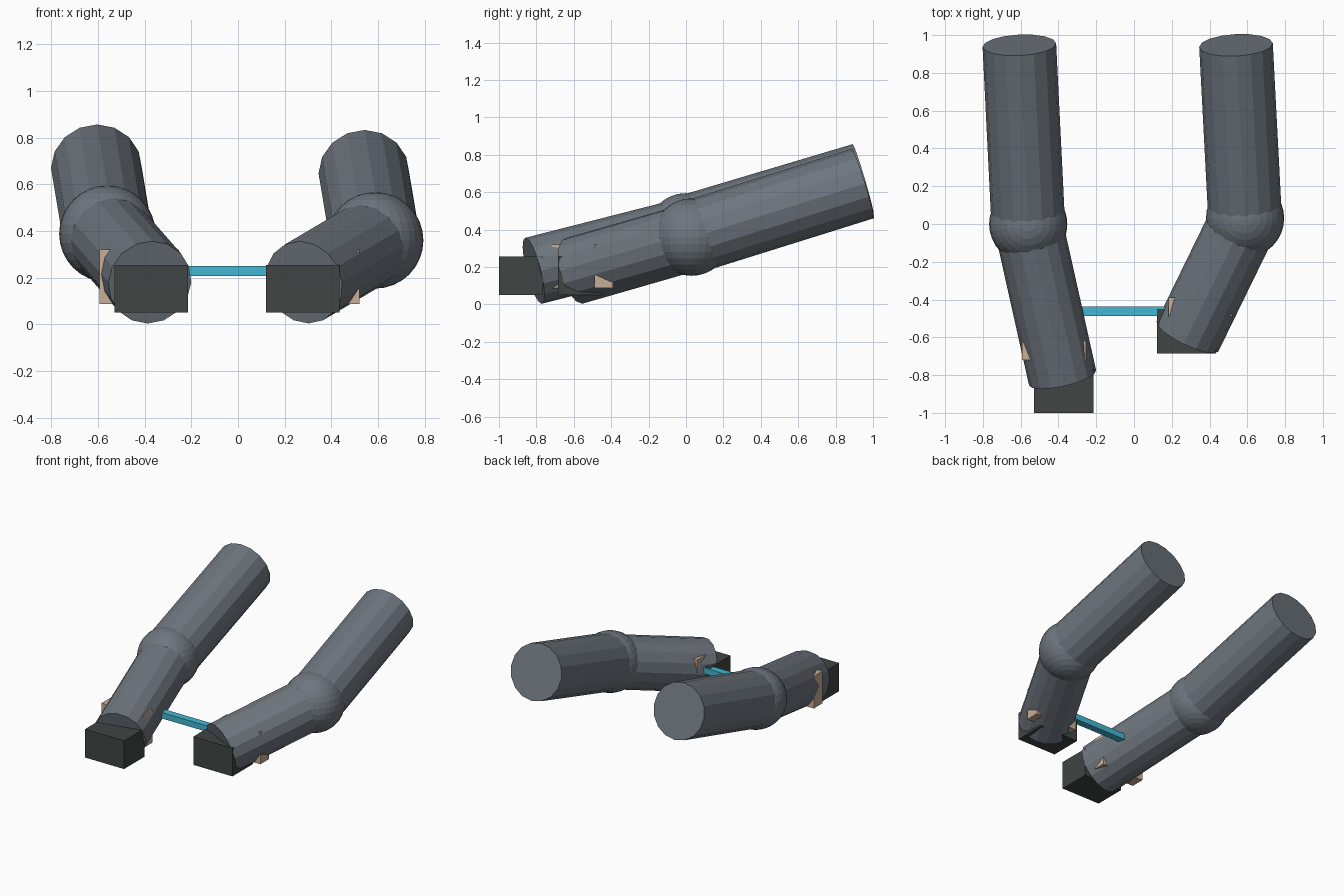
import bpy
from mathutils import Vector

if "Cube" in bpy.data.objects:
    bpy.data.objects.remove(bpy.data.objects["Cube"])


def material(name, rgb):
    m = bpy.data.materials.new(name)
    m.diffuse_color = (*rgb, 1)
    m.use_nodes = True
    m.node_tree.nodes["Principled BSDF"].inputs["Base Color"].default_value = m.diffuse_color
    return m


GREY = material("steel_grey", (0.155, 0.18, 0.207))
DARK = material("charcoal", (0.05, 0.06, 0.057))
TAN = material("tan", (0.58, 0.42, 0.31))
BLUE = material("bright_blue", (0.055, 0.47, 0.65))


def finish(name, mat):
    o = bpy.context.object
    o.name = name
    o.data.materials.append(mat)
    return o


def tube(name, a, b, r):
    """Sixteen-sided flat-shaded cylinder from a to b."""
    a, b = Vector(a), Vector(b)
    d = b - a
    bpy.ops.mesh.primitive_cylinder_add(vertices=16, radius=r, depth=d.length, location=(a + b) / 2)
    o = finish(name, GREY)
    o.rotation_euler = d.to_track_quat('Z', 'Y').to_euler()


def box(name, lo, hi, mat):
    """Axis-aligned block between two corners."""
    lo, hi = Vector(lo), Vector(hi)
    bpy.ops.mesh.primitive_cube_add(size=1, location=(lo + hi) / 2)
    finish(name, mat).scale = hi - lo


# side, back end, elbow centre, wrist end, hand (x, front y), wrist block (x, front y)
arms = [
    ("left", (-0.607, 0.947, 0.67), (-0.56, 0.0, 0.388), (-0.378, -0.815, 0.18),
     (-0.372, -1.0), (-0.423, -0.72)),
    ("right", (0.54, 0.947, 0.647), (0.588, 0.03, 0.36), (0.283, -0.595, 0.18),
     (0.278, -0.685), (0.352, -0.49)),
]

for side, back, elbow, wrist, hand, block in arms:
    # arm segments and elbow ball
    tube(side + "_upper_arm", elbow, back, 0.195)
    tube(side + "_forearm", elbow, wrist, 0.182)
    bpy.ops.mesh.primitive_uv_sphere_add(segments=32, ring_count=16, radius=0.207, location=elbow)
    finish(side + "_elbow", GREY)
    # gloved hand block
    x, y = hand
    box(side + "_hand", (x - 0.157, y, 0.05), (x + 0.157, y + 0.235, 0.255), DARK)
    # block showing through the forearm near the wrist
    x, y = block
    box(side + "_wrist_block", (x - 0.17, y, 0.087), (x + 0.17, y + 0.1, 0.32), TAN)

# bar joining the forearms
box("cross_bar", (-0.31, -0.488, 0.207), (0.19, -0.437, 0.25), BLUE)
